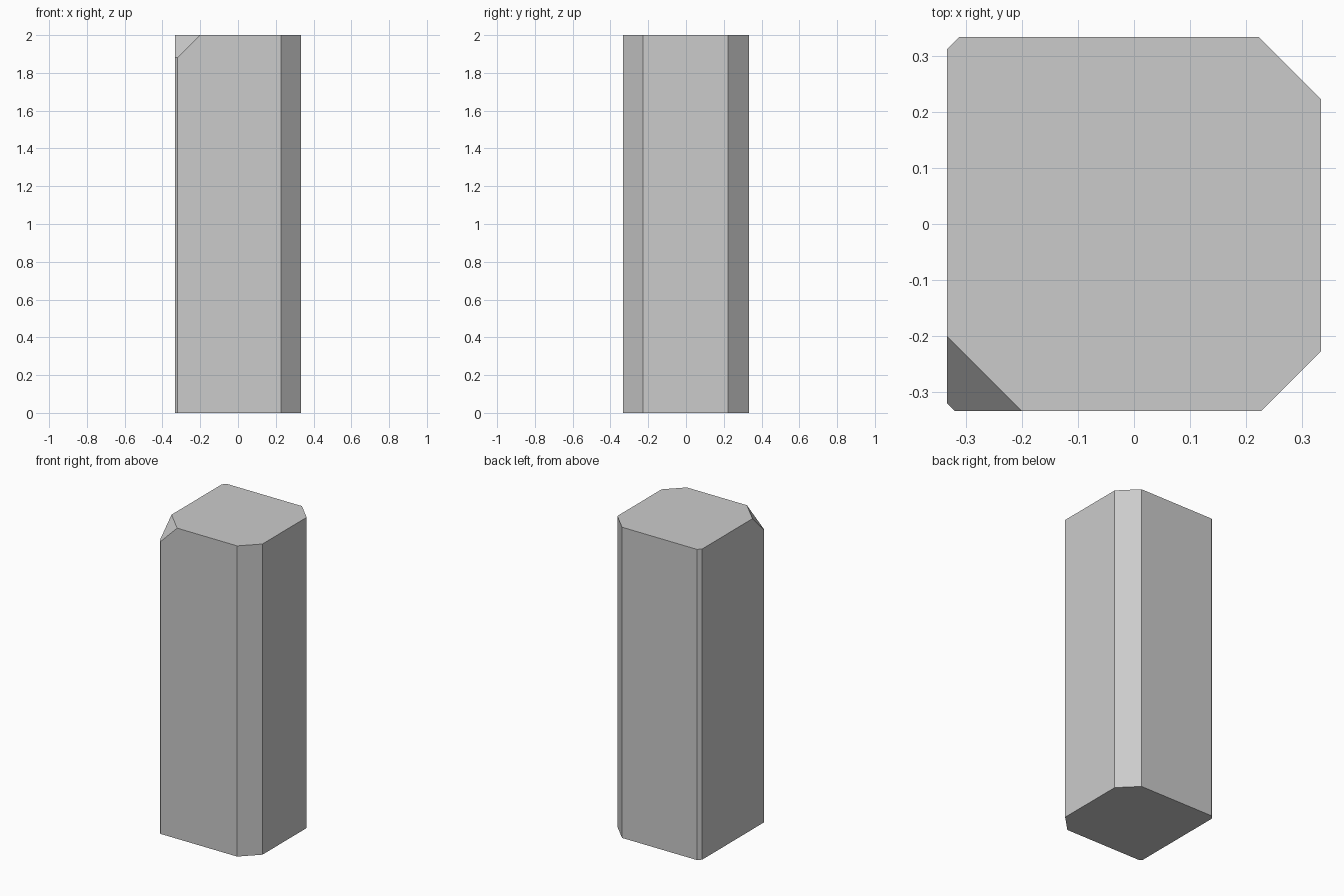
import bpy, bmesh
from mathutils import Vector

if "Cube" in bpy.data.objects:
    bpy.data.objects.remove(bpy.data.objects["Cube"])

H = 0.3333       # half width
HEIGHT = 2.0

# Corner chamfer sizes: front left, front right, back right, back left
corners = [(-1, -1, 0.0135), (1, -1, 0.106), (1, 1, 0.111), (-1, 1, 0.022)]

# Chamfered square outline, counter-clockwise
outline = []
for sx, sy, c in corners:
    along_x = (sx * (H - c), sy * H)
    along_y = (sx * H, sy * (H - c))
    outline += [along_y, along_x] if sx * sy > 0 else [along_x, along_y]

# Extrude the outline into a column
bm = bmesh.new()
base = bm.faces.new([bm.verts.new((x, y, 0)) for x, y in outline])
top = bmesh.ops.extrude_face_region(bm, geom=[base], use_keep_orig=True)["geom"]
bmesh.ops.translate(bm, vec=(0, 0, HEIGHT),
                    verts=[g for g in top if isinstance(g, bmesh.types.BMVert)])

# Slice off the front left top corner
cut = bmesh.ops.bisect_plane(bm, geom=bm.verts[:] + bm.edges[:] + bm.faces[:],
                             plane_co=Vector((-0.2, -H, HEIGHT)),
                             plane_no=Vector((-1, -1, 1)), clear_outer=True)
bmesh.ops.contextual_create(
    bm, geom=[g for g in cut["geom_cut"] if isinstance(g, bmesh.types.BMEdge)])
bmesh.ops.recalc_face_normals(bm, faces=bm.faces[:])

mesh = bpy.data.meshes.new("column")
bm.to_mesh(mesh)
bm.free()
bpy.context.collection.objects.link(bpy.data.objects.new("column", mesh))
